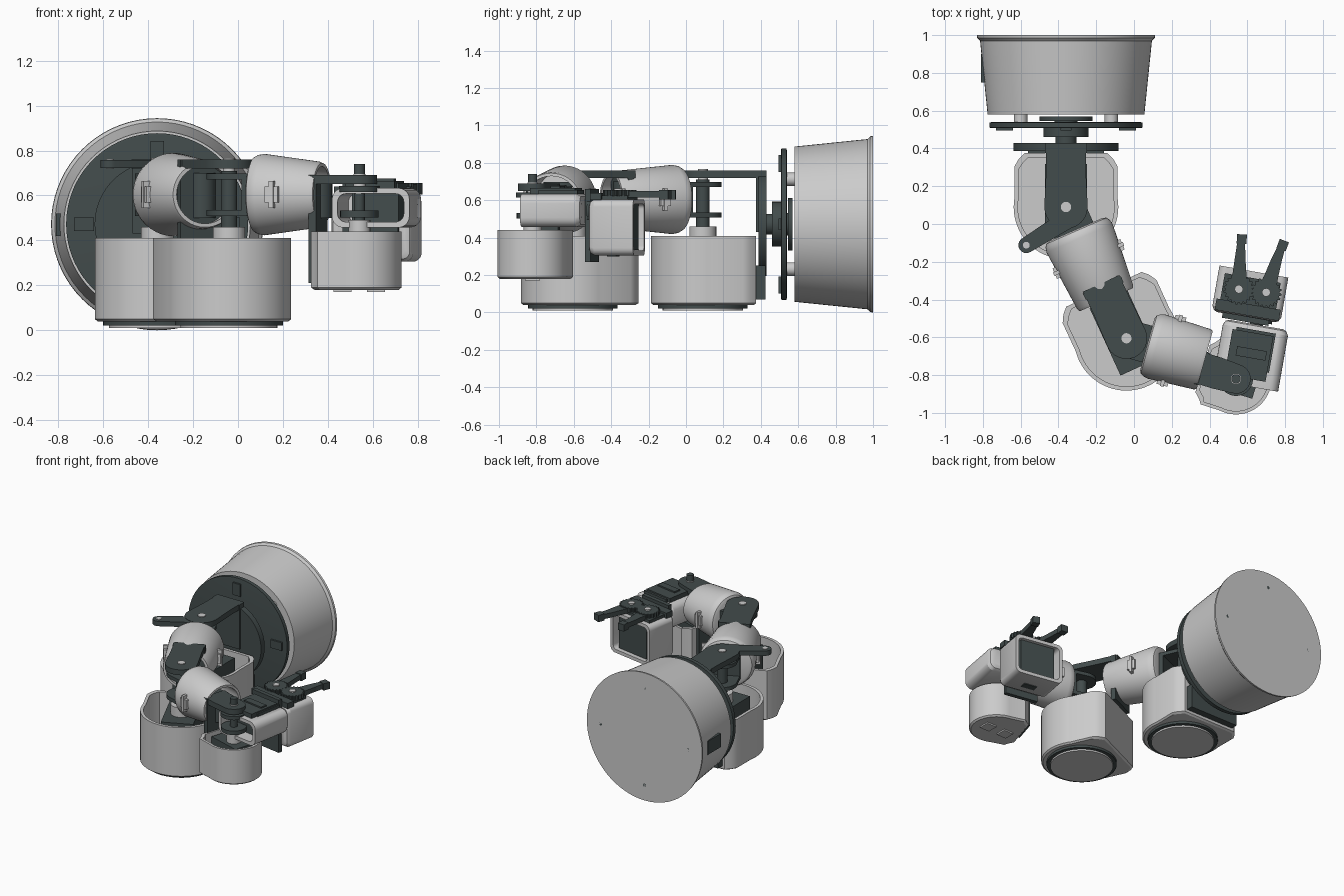
import bpy, bmesh
from math import sin, cos, pi, radians, atan2, hypot
from mathutils import Matrix, Vector

if "Cube" in bpy.data.objects:
    bpy.data.objects.remove(bpy.data.objects["Cube"])

DARK = bpy.data.materials.new("dark_plastic")
DARK.diffuse_color = (0.055, 0.072, 0.072, 1)
DARK.use_nodes = True
DARK.node_tree.nodes["Principled BSDF"].inputs["Base Color"].default_value = DARK.diffuse_color


def frame(x, y, deg, z=0.0):
    return Matrix.Translation((x, y, z)) @ Matrix.Rotation(radians(deg), 4, 'Z')


def loft(name, rings, fr=Matrix(), mat=None):
    """Skin a stack of equal-length rings and cap both ends."""
    bm = bmesh.new()
    vs = [[bm.verts.new(fr @ Vector(p)) for p in r] for r in rings]
    n = len(vs[0])
    for a, b in zip(vs, vs[1:]):
        for i in range(n):
            bm.faces.new((a[i], a[(i + 1) % n], b[(i + 1) % n], b[i]))
    bm.faces.new(vs[0][::-1])
    bm.faces.new(vs[-1])
    bmesh.ops.recalc_face_normals(bm, faces=bm.faces)
    me = bpy.data.meshes.new(name)
    bm.to_mesh(me)
    bm.free()
    ob = bpy.data.objects.new(name, me)
    bpy.context.collection.objects.link(ob)
    if mat:
        me.materials.append(mat)
    return ob


def prism(name, pts, z0, z1, fr=Matrix(), mat=DARK):
    return loft(name, [[(x, y, z) for x, y in pts] for z in (z0, z1)], fr, mat)


def circle(r, n=48, cx=0, cy=0):
    return [(cx + r * cos(2 * pi * i / n), cy + r * sin(2 * pi * i / n)) for i in range(n)]


def disc(name, x, y, r, z0, z1, mat=DARK):
    return prism(name, circle(r, 40, x, y), z0, z1, Matrix(), mat)


def box(name, lo, hi, fr=Matrix(), mat=DARK, bevel=0.0):
    pts = [(lo[0], lo[1]), (hi[0], lo[1]), (hi[0], hi[1]), (lo[0], hi[1])]
    ob = prism(name, pts, lo[2], hi[2], fr, mat)
    if bevel:
        m = ob.modifiers.new("round", 'BEVEL')
        m.width, m.segments = bevel, 4
    return ob


def capsule(p, q, r0, r1, n=12):
    """Bar outline with round ends of different radius."""
    a = atan2(q[1] - p[1], q[0] - p[0])
    o = []
    for c, r, s in ((q, r1, -pi / 2), (p, r0, pi / 2)):
        o += [(c[0] + r * cos(a + s + pi * i / n), c[1] + r * sin(a + s + pi * i / n)) for i in range(n + 1)]
    return o


def rrect(w, h, r, n=5):
    o = []
    for k, (sx, sy) in enumerate(((1, 1), (-1, 1), (-1, -1), (1, -1))):
        for i in range(n + 1):
            t = pi / 2 * (k + i / n)
            o.append((sx * (w - r) + r * cos(t), sy * (h - r) + r * sin(t)))
    return o


def lathe_y(name, prof, cx, cz, mat=None, n=72):
    return loft(name, [[(cx + x, y, cz + z) for x, z in circle(r, n)] for y, r in prof], Matrix(), mat)


# --- base: tapered drum with flange, axis along y
BX, BZ = -0.36, 0.472
lathe_y("base_drum", [(1, .472), (.985, .47), (.97, .455), (.58, .415)], BX, BZ)
lathe_y("turntable_disc", [(.54, .38), (.538, .405), (.51, .405), (.508, .395)], BX, BZ, DARK)
lathe_y("turntable_hub", [(.57, .14), (.545, .14), (.545, .06), (.52, .06), (.52, .12), (.46, .12),
                          (.46, .055), (.42, .055)], BX, BZ, DARK)
for sx in (-1, 1):
    for sz in (-1, 1):
        lathe_y("spacer_peg", [(.59, .036), (.535, .036)], BX + sx * .24, BZ + sz * .24, None, 20)
for i in range(4):
    a = i * pi / 2
    lathe_y("base_screw", [(1.0, .013), (.99, .013)], BX + .36 * cos(a), BZ + .36 * sin(a), DARK, 12)
    r = Matrix.Translation((BX, 0, BZ)) @ Matrix.Rotation(a, 4, 'Y')
    box("turntable_rib", (.28, .495, -.03), (.37, .515, .03), r)
box("base_socket", (-.81, .75, .42), (-.78, .9, .52))

# --- shoulder bracket
lathe_y("shoulder_plate", [(.43, .278), (.387, .278)], BX, BZ, DARK)
box("shoulder_plate_foot", (-.56, .375, .07), (-.16, .425, .25))
box("shoulder_plate_top", (-.47, .375, .6), (-.25, .43, .76))


def motor_housing(tag, fr, r, ext, hw, z0, z1, wall=.022):
    """Open D-shaped cup around a motor; local -x faces the previous link."""
    def outline(d):
        R, e, h = r - d, ext - d, hw - d
        pts = [(R * cos(radians(t)), R * sin(radians(t))) for t in range(-100, 101, 5)]
        return pts + [(-e * .75, (R + h) / 2 + .01), (-e + .03, h), (-e, h - .03),
                      (-e, -h + .03), (-e + .03, -h), (-e * .75, -(R + h) / 2 - .01)]
    rings = [[(x, y, z) for x, y in outline(d)] for d, z in
             ((.012, z0), (0, z0 + .01), (0, z1), (wall, z1), (wall, z0 + .03))]
    loft(tag + "_housing", rings, fr)
    box(tag + "_motor", (-ext * .8, -r * .4, z0 + .02), (r * .6, r * .4, z1 - .02), fr, DARK)
    prism(tag + "_shaft", circle(r * .26, 24), z0 + .1, z1 + .05, fr, None)
    prism(tag + "_spindle", circle(r * .13, 20), z1, z1 + .3, fr)


def upper_arm(tag, fr, back, w, r, z0, z1, plate_low):
    """Strap over a joint, with its back plate."""
    prism(tag + "_strap", capsule((-back + w, 0), (0, 0), w, r), z0, z1, fr)
    box(tag + "_strap_root", (-back - .03, -w, z0), (-back + w, w, z1), fr)
    box(tag + "_back_plate", (-back - .02, -w * 1.05, plate_low), (-back + .015, w * 1.05, z1), fr)
    prism(tag + "_pivot_pin", circle(.027, 20), z0 - .04, z1 + .006, fr, None)


J1, J2, J3 = (-.36, .09), (-.04, -.605), (.54, -.82)
A1, A2, A3 = -90, -65.3, -17
F1, F2, F3 = (frame(*j, a) for j, a in zip((J1, J2, J3), (A1, A2, A3)))
for tag, F in (("shoulder", F1), ("elbow", F2)):
    motor_housing(tag, F, .277, .285, .25, .04, .41)
    prism(tag + "_bottom_ring", circle(.24), .022, .045, F)
    prism(tag + "_bottom_cap", circle(.215), .01, .03, F, None)
motor_housing("forearm", F3, .188, .185, .16, .18, .44, .018)
for y in (-.075, .075):
    box("forearm_foot", (-.04, y - .04, .17), (.04, y + .04, .185), F3 @ Matrix.Rotation(radians(17), 4, 'Z')
        @ Matrix.Rotation(pi / 2, 4, 'Z') @ Matrix.Rotation(-pi / 2, 4, 'Z') @ Matrix.Rotation(pi / 2, 4, 'Z'), None)
upper_arm("shoulder", F1, .3, .105, .115, .72, .76, .43)
upper_arm("elbow", F2, .29, .105, .11, .72, .76, .41)
upper_arm("forearm", F3, .19, .085, .078, .65, .69, .21)

# side lever with an eyelet at the shoulder
prism("side_lever", capsule((-.36, .02), (-.57, -.112), .05, .042), .722, .758)
disc("side_lever_eyelet", -.57, -.112, .018, .72, .762, None)


def link(tag, j, ang, start, length, ry0, ry1, rz0, rz1):
    """Forked horn at a joint plus the rounded, tapered tube it carries."""
    F = frame(j[0], j[1], ang)
    for z0, z1 in ((.508, .535), (.672, .698)):
        prism(tag + "_fork", capsule((0, 0), (start + .1, 0), .1, .1), z0, z1, F)
    box(tag + "_fork_web", (start - .03, -.1, .508), (start + .02, .1, .698), F)
    zc = .604
    prof = [(0, .80), (.008, .90), (.025, .96), (.05, 1)]
    rings = []
    for x, k in prof + [(length - .015, 1), (length, .97), (length, .86), (.08, .86)]:
        t = x / length
        ry, rz = (ry0 + (ry1 - ry0) * t) * k, (rz0 + (rz1 - rz0) * t) * k
        rings.append([(start + x, c * ry, zc + s * rz) for c, s in circle(1, 56)])
    loft(tag + "_tube", rings, F)
    for s in (-1, 1):
        y = s * (ry0 + ry1) / 2
        m = start + length * .42
        box(tag + "_clip", (m - .03, y - .018, zc - .035), (m + .03, y + .018, zc + .035), F, None)
        box(tag + "_clip_tab", (m - .01, y - .024, zc - .06), (m + .01, y + .024, zc + .06), F, None)


link("upper_link", J1, -66.5, .13, .405, .195, .16, .19, .15)
link("lower_link", J2, -15.5, .115, .315, .178, .165, .188, .145)
# inner bars hidden in the tubes
prism("upper_link_spar", capsule((-.28, -.06), (-.16, -.33), .06, .06), .5, .7)
prism("lower_link_spar", capsule((.12, -.66), (.36, -.73), .06, .06), .5, .68)


def shell(name, fr, x_closed, x_open, hw, zc, hz, r, wall=.025):
    """Rounded box hollowed from one end along local x."""
    s = 1 if x_open > x_closed else -1
    spec = [(x_closed, .03), (x_closed + s * .008, .012), (x_closed + s * .03, 0),
            (x_open, 0), (x_open, wall), (x_closed + s * .05, wall)]
    loft(name, [[(x, y, zc + z) for y, z in rrect(hw - d, hz - d, r - d * .5)] for x, d in spec], fr)


# --- wrist: local +x points along the gripper
W = frame(.62, -.69, 80)
shell("wrist_shell", W, .16, -.17, .175, .545, .088, .05)
box("wrist_motor", (-.08, -.11, .48), (.13, .1, .655), W)
box("wrist_motor_lid", (-.13, -.1, .62), (.115, .12, .665), W)
box("wrist_label_recess", (-.02, -.08, .66), (.03, .08, .675), W)
disc("wrist_lower_horn", *J3, .085, .503, .532)
disc("wrist_upper_horn", *J3, .09, .615, .642)
X = W @ Matrix.Translation((0, 0, .545)) @ Matrix.Rotation(pi / 2, 4, 'Y')
prism("wrist_roll_shaft", circle(.035, 24), .12, .24, X)
prism("wrist_roll_horn", circle(.08), .175, .195, X)

# --- gripper
G = frame(.615, -.365, 80)
box("gripper_back_plate", (-.155, -.125, .27), (-.125, .125, .66), G)
box("gripper_bracket", (-.12, -.175, .60), (-.06, .17, .64), G)
shell("gripper_shell", G, -.13, .115, .185, .455, .15, .04)
box("gripper_motor", (-.09, -.13, .335), (.09, .13, .6), G)
box("gripper_gear_plate", (-.1, -.15, .598), (.08, .15, .625), G)
box("gripper_bottom_slot", (-.05, -.05, .3), (.0, .05, .31), G)


def gear(name, x, y, r):
    pts = []
    for i in range(20):
        for k, q in ((.1, .86), (.35, 1), (.65, 1), (.9, .86)):
            t = 2 * pi * (i + k) / 20
            pts.append((x + r * q * cos(t), y + r * q * sin(t)))
    prism(name, pts, .622, .655)


for side, piv, mid, tip in (("left", (.555, -.345), (.562, -.18), (.568, -.09)),
                            ("right", (.70, -.362), (.755, -.19), (.782, -.12))):
    gear(side + "_gear", *piv, .082)
    disc(side + "_gear_pin", *piv, .022, .65, .664, None)
    prism(side + "_finger", capsule(piv, mid, .045, .028), .615, .65)
    prism(side + "_finger_end", capsule(mid, tip, .028, .02), .615, .65)
    a = atan2(tip[1] - mid[1], tip[0] - mid[0])
    box(side + "_fingertip", (-.015, -.028, .605), (.035, .024, .655), frame(*tip, a * 180 / pi))

# smooth curved surfaces, keep edges crisp
bpy.ops.object.select_all(action='SELECT')
bpy.context.view_layer.objects.active = bpy.context.scene.objects[0]
bpy.ops.object.shade_smooth_by_angle(angle=radians(30))
